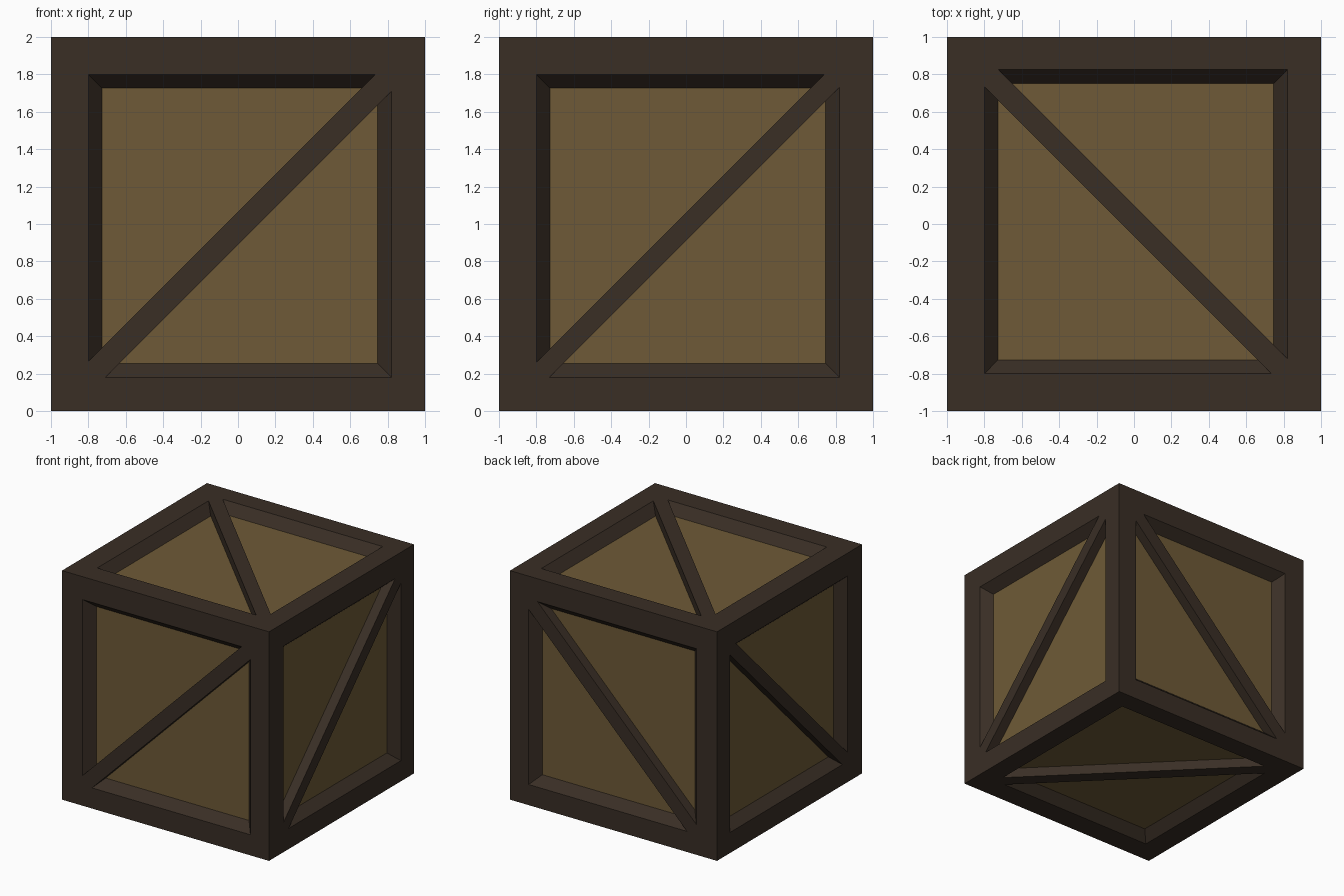
import bpy, bmesh
from mathutils import Vector

if "Cube" in bpy.data.objects:
    bpy.data.objects.remove(bpy.data.objects["Cube"])

DEPTH = 0.085    # panel recess depth
SLOPE = 0.073    # how far the recess walls lean in over that depth
OVER = 0.02      # cutter overshoot above the surface


def material(name, rgb):
    m = bpy.data.materials.new(name)
    m.diffuse_color = (*rgb, 1)
    m.use_nodes = True
    m.node_tree.nodes["Principled BSDF"].inputs["Base Color"].default_value = m.diffuse_color
    return m


dark_wood = material("dark_wood", (0.041, 0.0273, 0.0185))
panel_wood = material("panel_wood", (0.156, 0.102, 0.038))


def add_recess(bm, axes, side, corner, leg):
    """Triangular recess: sloped walls on both legs, upright wall on the brace."""
    rings = []
    for depth in (-OVER, DEPTH):
        t = SLOPE * depth / DEPTH
        # step from the corner toward the face centre
        sa, sb = (-1 if c > 0 else 1 for c in corner)
        a, b = corner[0] + sa * t, corner[1] + sb * t
        length = leg - 2 * t
        ring = []
        for p, q in ((a, b), (a + sa * length, b), (a, b + sb * length)):
            v = Vector((0, 0, 0))
            v[axes[0]], v[axes[1]], v[axes[2]] = p, q, side * (1 - depth)
            ring.append(bm.verts.new(v))
        rings.append(ring)
    top, floor = rings
    bm.faces.new(top)
    bm.faces.new(floor)
    for i in range(3):
        j = (i + 1) % 3
        bm.faces.new((top[i], top[j], floor[j], floor[i]))


# Recess cutters: two triangles per face, the same on opposite faces
FACES = (
    ((0, 2, 1), ((-0.80, 0.80), 1.535), ((0.82, -0.82), 1.53)),    # front, back
    ((1, 2, 0), ((-0.80, 0.80), 1.54), ((0.82, -0.82), 1.55)),     # sides
    ((0, 1, 2), ((-0.80, -0.80), 1.535), ((0.82, 0.825), 1.545)),  # top, bottom
)
bm = bmesh.new()
for axes, *triangles in FACES:
    for side in (-1, 1):
        for corner, leg in triangles:
            add_recess(bm, axes, side, corner, leg)
bmesh.ops.recalc_face_normals(bm, faces=bm.faces)
mesh = bpy.data.meshes.new("recess_cutter")
bm.to_mesh(mesh)
bm.free()
cutter = bpy.data.objects.new("recess_cutter", mesh)
cutter.hide_render = True
bpy.context.collection.objects.link(cutter)

# Crate: solid cube with the recesses cut out, leaving frame and braces
bpy.ops.mesh.primitive_cube_add(size=2)
crate = bpy.context.object
crate.name = "crate"
cut = crate.modifiers.new("recesses", 'BOOLEAN')
cut.operation = 'DIFFERENCE'
cut.solver = 'EXACT'
cut.object = cutter
bpy.ops.object.modifier_apply(modifier=cut.name)
bpy.data.objects.remove(cutter)

# Recess floors are the lighter panels, everything else is dark frame
crate.data.materials.clear()
crate.data.materials.append(dark_wood)
crate.data.materials.append(panel_wood)
for f in crate.data.polygons:
    flat = max(abs(c) for c in f.normal) > 0.99
    on_floor = abs(f.center.dot(f.normal) - (1 - DEPTH)) < 0.005
    f.material_index = 1 if flat and on_floor else 0
    f.use_smooth = False

# Stand the crate on the ground
for v in crate.data.vertices:
    v.co.z += 1
